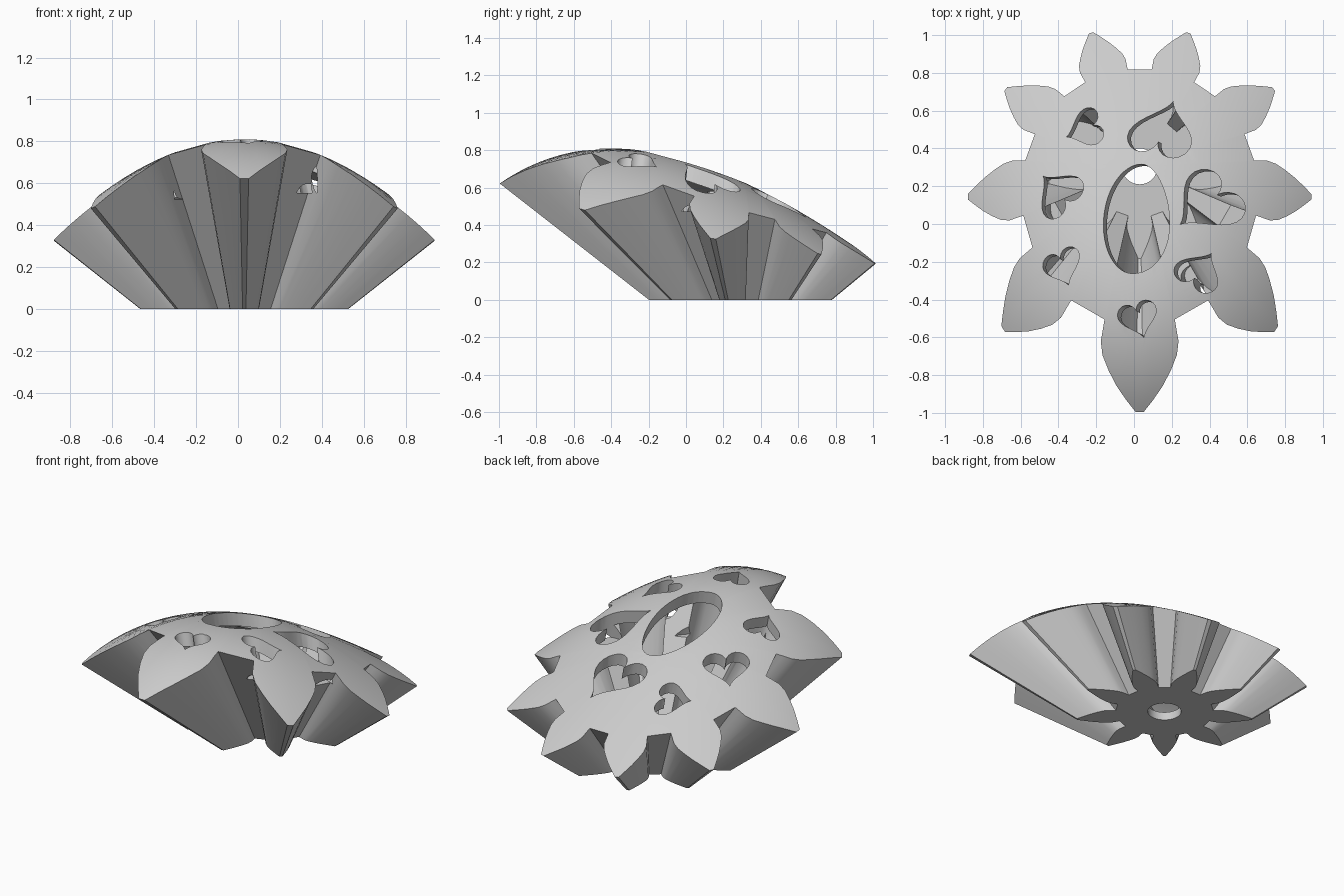
import bpy, bmesh
from math import sin, cos, radians, tau
from mathutils import Vector, Matrix

if "Cube" in bpy.data.objects:
    bpy.data.objects.remove(bpy.data.objects["Cube"], do_unlink=True)

CENTRE = Vector((0.03, 0.305))   # axis of the flared flower
FLARE = 2.55                     # growth of the outline per unit of height
PETALS = 9

grey = bpy.data.materials.new("plain grey")
grey.use_nodes = True
grey.diffuse_color = (0.6, 0.6, 0.6, 1)
grey.node_tree.nodes["Principled BSDF"].inputs["Base Color"].default_value = (0.6, 0.6, 0.6, 1)


def dome(x, y):
    """Height of the lopsided domed top."""
    u, w = y + 0.4, x - CENTRE.x
    return 0.81 - u * u * (0.443 - 0.13 * u + 0.0205 * u * u) - w * w * (0.48 - 0.22 * y)


def flower():
    """Outline of the foot: pointed petals around a round core."""
    half = [(0.27, 0.062), (0.29, 0.0655), (0.315, 0.07), (0.345, 0.068), (0.38, 0.058),
            (0.42, 0.044), (0.46, 0.027), (0.503, 0.008)]
    side = [Vector((r, -w)) for r, w in half]
    petal = side + [Vector((p.x, -p.y)) for p in reversed(side)]
    return [Matrix.Rotation(radians(-90) + tau * k / PETALS, 2) @ p
            for k in range(PETALS) for p in petal]


def under_dome(p, drop):
    """Follow one line of the flare up to the dome."""
    low, high = 0.0, 1.0
    for _ in range(30):
        z = (low + high) / 2
        q = CENTRE + p * (1 + FLARE * z)
        if z < dome(q.x, q.y) - drop:
            low = z
        else:
            high = z
    return (q.x, q.y, z)


def finish(name, bm):
    """Turn a closed bmesh into an object with outward faces."""
    bm.normal_update()
    if bm.calc_volume(signed=True) < 0:
        bmesh.ops.reverse_faces(bm, faces=bm.faces[:])
    mesh = bpy.data.meshes.new(name)
    bm.to_mesh(mesh)
    bm.free()
    mesh.materials.append(grey)
    obj = bpy.data.objects.new(name, mesh)
    bpy.context.collection.objects.link(obj)
    return obj


def flared_flower(name, scale, floor, drop, rings=20):
    bm = bmesh.new()
    outline = [p * scale for p in flower()]
    n = len(outline)
    loops = [[bm.verts.new((*(CENTRE + p * (1 + FLARE * floor)), floor)) for p in outline]]
    for k in range(rings, 0, -1):
        loops.append([bm.verts.new(under_dome(p * k / rings, drop)) for p in outline])
    for a, b in zip(loops, loops[1:]):
        for i in range(n):
            j = (i + 1) % n
            bm.faces.new((a[i], a[j], b[j], b[i]))
    bm.faces.new(loops[0][::-1])
    tip = bm.verts.new(under_dome(Vector((0, 0)), drop))
    for i in range(n):
        bm.faces.new((loops[-1][i], loops[-1][(i + 1) % n], tip))
    return finish(name, bm)


def prism(name, outline, low, high, lean=Vector((0, 0))):
    """Straight or leaning cutter through the given outline."""
    bm = bmesh.new()
    mid = (low + high) / 2
    bottom, top = [[bm.verts.new((*(p + lean * (mid - z)), z)) for p in outline]
                   for z in (low, high)]
    n = len(outline)
    for i in range(n):
        j = (i + 1) % n
        bm.faces.new((bottom[i], bottom[j], top[j], top[i]))
    bm.faces.new(bottom[::-1])
    bm.faces.new(top)
    return finish(name, bm)


def heart(x, y, size, point_angle, n=40):
    turn = Matrix.Rotation(radians(point_angle + 90), 2)
    pts = []
    for i in range(n):
        a = tau * (i + 0.5) / n
        p = Vector((16 * sin(a) ** 3,
                    13 * cos(a) - 5 * cos(2 * a) - 2 * cos(3 * a) - cos(4 * a) + 2.5))
        pts.append(Vector((x, y)) + turn @ p * size / 32)
    return pts


def egg(n=48):
    pts = []
    for i in range(n):
        c, s = cos(tau * i / n), sin(tau * i / n)
        squeeze = 1 - 0.2 * s if c > 0 else 1
        pts.append(Vector((0.01 + 0.175 * c * squeeze, 0.03 + 0.3 * s)))
    return pts


def cut(target, cutter):
    """Subtract the cutter, taking the first solver that gives a sound mesh."""
    cutter.hide_render = True
    before = len(target.data.polygons)
    mod = target.modifiers.new("cut", 'BOOLEAN')
    mod.operation = 'DIFFERENCE'
    mod.object = cutter
    for solver in ('EXACT', 'MANIFOLD', 'FLOAT'):
        mod.solver = solver
        bpy.context.view_layer.update()
        graph = bpy.context.evaluated_depsgraph_get()
        mesh = bpy.data.meshes.new_from_object(target.evaluated_get(graph))
        if len(mesh.polygons) > before / 2 and len(mesh.polygons) != before:
            target.data = mesh
            break
    target.modifiers.remove(mod)
    bpy.data.objects.remove(cutter, do_unlink=True)


# Flared flower shell with a hollow inside
shell = flared_flower("flower_shell", 1.0, 0.0, 0.0)
cut(shell, flared_flower("hollow", 0.86, 0.05, 0.08))

# Round hole in the foot
ring = [CENTRE + Vector((cos(tau * i / 32), sin(tau * i / 32))) * 0.095 for i in range(32)]
cut(shell, prism("foot_hole", ring, -0.1, 0.12))

# Heart openings (x, y, size, direction of the point) and the large egg opening
LEAN = Vector((0.25, -0.12))
hearts = [(-0.27, 0.50, 0.22, 204), (0.155, 0.51, 0.34, 78), (-0.41, 0.175, 0.27, 135),
          (-0.375, -0.235, 0.22, 290), (0.025, -0.51, 0.21, 285), (0.35, -0.24, 0.23, 60),
          (0.37, 0.10, 0.35, 225)]
for x, y, size, angle in hearts:
    z = dome(x, y)
    cut(shell, prism("heart_hole", heart(x, y, size, angle), z - 0.19, z + 0.19, LEAN))
z = dome(0, 0.03)
cut(shell, prism("egg_hole", egg(), z - 0.24, z + 0.24, LEAN))

# Smooth dome with crisp edges
bpy.ops.object.select_all(action='DESELECT')
shell.select_set(True)
bpy.context.view_layer.objects.active = shell
bpy.ops.object.shade_smooth_by_angle(angle=radians(28))
